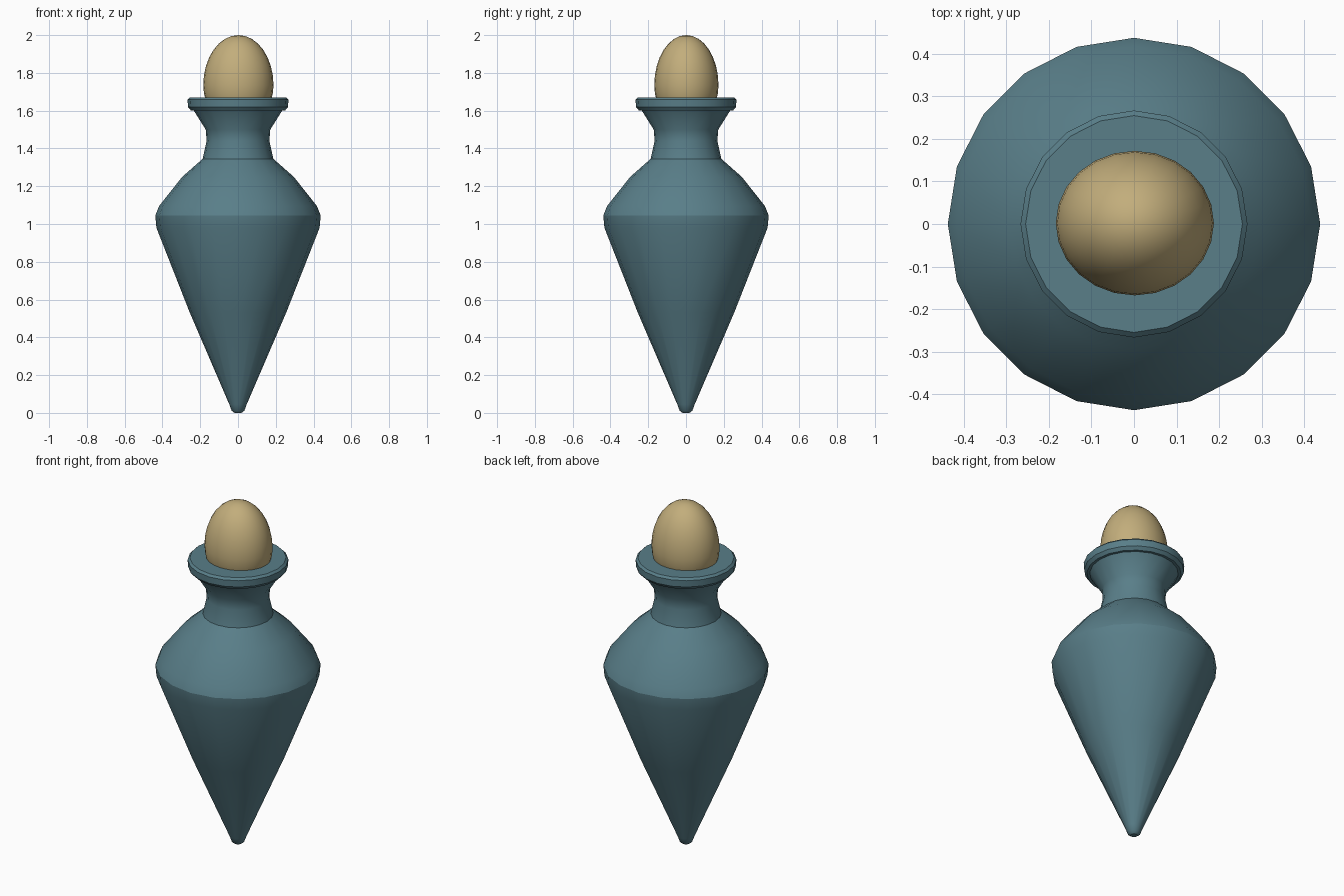
import bpy, bmesh, math

if "Cube" in bpy.data.objects:
    bpy.data.objects.remove(bpy.data.objects["Cube"])


def material(name, color):
    m = bpy.data.materials.new(name)
    m.diffuse_color = (*color, 1)
    m.use_nodes = True
    m.node_tree.nodes["Principled BSDF"].inputs["Base Color"].default_value = m.diffuse_color
    return m


def lathe(name, profile, sides, mat, sharp_rings=()):
    """Revolve (radius, z) points into a closed smooth solid; listed rings stay sharp."""
    bm = bmesh.new()
    rings = []
    for r, z in profile:
        rings.append([bm.verts.new((r * math.cos(a), r * math.sin(a), z))
                      for a in (2 * math.pi * i / sides for i in range(sides))])
    for lo, hi in zip(rings, rings[1:]):
        for i in range(sides):
            j = (i + 1) % sides
            bm.faces.new((lo[i], lo[j], hi[j], hi[i])).smooth = True
    bm.faces.new(rings[0][::-1])
    bm.faces.new(rings[-1])
    for k in sharp_rings:
        for i in range(sides):
            bm.edges.get((rings[k][i], rings[k][(i + 1) % sides])).smooth = False
    me = bpy.data.meshes.new(name)
    bm.to_mesh(me)
    bm.free()
    ob = bpy.data.objects.new(name, me)
    bpy.context.collection.objects.link(ob)
    me.materials.append(mat)
    return ob


glass = material("teal_glass", (0.10, 0.21, 0.25))
cork = material("cork", (0.54, 0.42, 0.20))

# Bottle: pointed foot, conical belly, shoulder and flared neck
bottle_profile = [
    (0.018, 0.0), (0.034, 0.012), (0.046, 0.045), (0.255, 0.53), (0.432, 0.98),
    (0.438, 1.045), (0.418, 1.095), (0.295, 1.25), (0.187, 1.345),
    (0.166, 1.44), (0.171, 1.50), (0.237, 1.605),
]
lathe("bottle_body", bottle_profile, 20, glass, (0, 5, 8, 11))

# Rim: flat disc with bevelled edges
rim_profile = [(0.25, 1.602), (0.265, 1.62), (0.267, 1.658), (0.255, 1.67)]
lathe("bottle_rim", rim_profile, 20, glass, range(4))

# Stopper: slightly oval egg resting in the mouth
bpy.ops.mesh.primitive_uv_sphere_add(segments=24, ring_count=16, radius=1,
                                     location=(0.002, 0.002, 1.735))
stopper = bpy.context.object
stopper.name = "stopper"
for v in stopper.data.vertices:
    v.co.x *= 0.186
    v.co.y *= 0.17
    v.co.z *= 0.265 if v.co.z > 0 else 0.22
stopper.data.materials.append(cork)
bpy.ops.object.shade_smooth()
